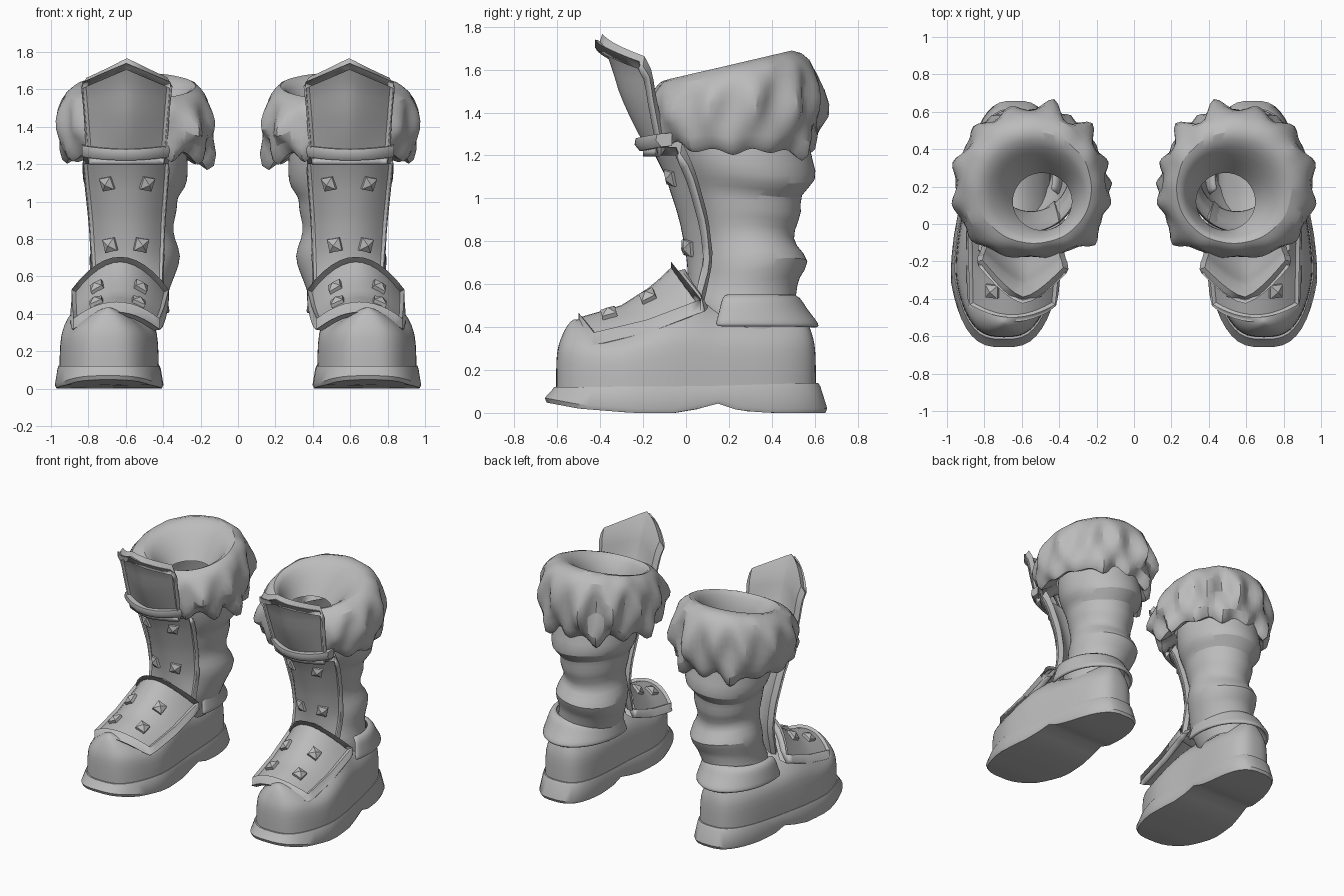
import bpy, bmesh, math, random
from mathutils import Vector

if "Cube" in bpy.data.objects:
    bpy.data.objects.remove(bpy.data.objects["Cube"])

random.seed(4)
mat = bpy.data.materials.new("plain grey")
mat.diffuse_color = (0.5, 0.5, 0.5, 1)
mat.use_nodes = True
mat.node_tree.nodes["Principled BSDF"].inputs["Base Color"].default_value = mat.diffuse_color


def tab(t, pts):
    """Interpolate a small table of (t, value) pairs."""
    if t <= pts[0][0]:
        return pts[0][1]
    for (a, va), (b, vb) in zip(pts, pts[1:]):
        if t <= b:
            return va + (vb - va) * (t - a) / (b - a)
    return pts[-1][1]


def finish(name, bm, subsurf=0, thick=0, angle=40):
    """Turn a bmesh into a smooth object, mirrored to make the pair."""
    me = bpy.data.meshes.new(name)
    bm.to_mesh(me)
    bm.free()
    me.materials.append(mat)
    ob = bpy.data.objects.new(name, me)
    bpy.context.collection.objects.link(ob)
    bpy.ops.object.select_all(action='DESELECT')
    ob.select_set(True)
    bpy.context.view_layer.objects.active = ob
    bpy.ops.object.shade_smooth_by_angle(angle=math.radians(angle))
    if thick:
        m = ob.modifiers.new("thickness", 'SOLIDIFY')
        m.thickness = thick
        m.offset = -1
    if subsurf:
        m = ob.modifiers.new("smooth", 'SUBSURF')
        m.levels = m.render_levels = subsurf
    m = ob.modifiers.new("pair", 'MIRROR')
    m.use_mirror_merge = False
    return ob


def loft(name, rings, closed=True, subsurf=1, thick=0, angle=60, weld=False):
    """Skin a list of point rings."""
    bm = bmesh.new()
    vs = [[bm.verts.new(p) for p in r] for r in rings]
    n = len(rings[0])
    for a, b in zip(vs, vs[1:]):
        for i in range(n if closed else n - 1):
            j = (i + 1) % n
            bm.faces.new((a[i], a[j], b[j], b[i]))
    if weld:
        bmesh.ops.remove_doubles(bm, verts=bm.verts, dist=0.0005)
        bmesh.ops.recalc_face_normals(bm, faces=bm.faces)
    return finish(name, bm, subsurf, thick, angle)


def plate(name, f, nu, nv, rim=0.03, thick=0.04, depth=0.014):
    """Curved panel with a raised border."""
    bm = bmesh.new()
    g = [[bm.verts.new(f(-1 + 2 * i / nu, j / nv)) for i in range(nu + 1)] for j in range(nv + 1)]
    for j in range(nv):
        for i in range(nu):
            bm.faces.new((g[j][i], g[j][i + 1], g[j + 1][i + 1], g[j + 1][i]))
    core = bm.faces[:]
    for t, d in ((rim, 0), (0.01, -depth)):
        bmesh.ops.inset_region(bm, faces=core, thickness=t, depth=d, use_boundary=True, use_even_offset=True)
    return finish(name, bm, 0, thick)


def studs(name, f, spots, r=0.05):
    """Low four-sided pyramids standing on a panel, each turned a little."""
    bm = bmesh.new()
    for k, (u, v) in enumerate(spots):
        p, e = f(u, v), 0.02
        du = (f(u + e, v) - f(u - e, v)).normalized()
        nrm = du.cross(f(u, v + e) - f(u, v - e)).normalized()
        dv = nrm.cross(du)
        t = 0.6 if k % 2 else 0.95
        a = (du * math.cos(t) + dv * math.sin(t)) * r
        b = (dv * math.cos(t) - du * math.sin(t)) * r
        lo, hi = [[bm.verts.new(p + q + nrm * h) for q in (a, b, -a, -b)] for h in (-0.04, -0.002)]
        tip = bm.verts.new(p + nrm * 0.018)
        for i in range(4):
            j = (i + 1) % 4
            bm.faces.new((lo[i], lo[j], hi[j], hi[i]))
            bm.faces.new((hi[i], hi[j], tip))
    return finish(name, bm, angle=15)


# Foot outline shared by sole and upper
CX = [(-0.6, 0.695), (0, 0.685), (0.6, 0.635)]
HW = [(-0.6, 0.3), (-0.3, 0.31), (0.1, 0.255), (0.3, 0.25), (0.6, 0.26)]


def outline(sx, sy, zf, n=48):
    pts = []
    for i in range(n):
        t = 2 * math.pi * (i + 0.5) / n
        c, s = math.cos(t), math.sin(t)
        y = 0.66 * math.copysign(abs(s) ** 0.9, s)
        x = tab(y, CX) + tab(y, HW) * math.copysign(abs(c) ** 0.68, c) * sx
        pts.append((x, y * sy, zf(y * sy)))
    return pts


def tread(y):
    return tab(y, [(-0.66, 0.05), (-0.5, 0.02), (-0.25, 0), (0.01, 0), (0.13, 0.05), (0.25, 0.01), (0.4, 0)])


def welt(y):
    return tab(y, [(-0.6, 0.12), (0.1, 0.125), (0.6, 0.14)])


loft("sole", [outline(0, 0.9, tread), outline(0.6, 0.95, tread), outline(0.97, 0.985, tread),
              outline(1, 1, lambda y: tread(y) + 0.02), outline(0.95, 0.95, lambda y: welt(y) - 0.015),
              outline(0.93, 0.935, welt), outline(0.85, 0.88, welt)], subsurf=0, weld=True, angle=40)

TOP = [(-0.6, 0.47), (-0.5, 0.475), (-0.4, 0.45), (-0.3, 0.46), (-0.15, 0.54), (0, 0.61), (0.12, 0.55), (0.6, 0.52)]
SHELL = [(0, 0.92, 0.92), (0.4, 0.91, 0.92), (0.55, 0.86, 0.91), (0.66, 0.73, 0.89),
         (0.78, 0.53, 0.86), (0.88, 0.28, 0.82), (0.91, 0, 0.78)]
loft("foot_upper", [outline(sx, sy, lambda y, h=h: 0.09 + (tab(y, TOP) - 0.09) * h)
                    for h, sx, sy in SHELL], weld=True)


def ring(z, yf, yb, cx, rx, n=32):
    cy, ry = (yf + yb) / 2, (yb - yf) / 2
    return [(cx + rx * math.cos(2 * math.pi * i / n), cy + ry * math.sin(2 * math.pi * i / n),
             z + 0.015 * math.sin(4 * math.pi * i / n + z * 9)) for i in range(n)]


# Wrinkled leather shaft
SHAFT = [(0.36, 0.08, 0.5, 0.63, 0.19), (0.48, 0.03, 0.5, 0.6, 0.215), (0.55, 0.03, 0.52, 0.58, 0.215),
         (0.62, 0.06, 0.52, 0.56, 0.225), (0.71, 0.06, 0.595, 0.55, 0.255), (0.79, 0.07, 0.505, 0.55, 0.21),
         (0.86, 0.06, 0.5, 0.55, 0.2), (0.95, 0.04, 0.55, 0.55, 0.23), (1.02, 0.02, 0.52, 0.55, 0.22),
         (1.08, 0, 0.625, 0.55, 0.275), (1.16, -0.03, 0.59, 0.55, 0.285), (1.28, -0.05, 0.57, 0.55, 0.28),
         (1.36, -0.04, 0.55, 0.55, 0.26)]
loft("shaft", [ring(*s) for s in SHAFT])


# Flared cuff around the heel, open at the front
def arc(z, rx, ry, n=24):
    a0 = -0.36
    return [(0.63 + rx * math.cos(a), 0.26 + ry * math.sin(a), z) for a in
            (a0 + (math.pi - 2 * a0) * i / n for i in range(n + 1))]


loft("heel_cuff", [arc(0.405, 0.268, 0.365), arc(0.43, 0.263, 0.35), arc(0.49, 0.25, 0.3),
                   arc(0.54, 0.24, 0.275), arc(0.56, 0.2, 0.23)], closed=False, subsurf=1, thick=0.025)

# Shaggy fur collar: lower tufts, spiky middle, shallow funnel mouth
N = 48
FUR = [(0.27, 1.28, 0, 0, 0), (0.36, 1.19, 1, 0.03, 0), (0.39, 1.29, 0.6, 0.045, 0), (0.405, 1.4, 0.2, 0.075, 0.3),
       (0.4, 1.5, 0.1, 0.06, 0.6), (0.365, 1.585, 0, 0.02, 1), (0.3, 1.635, 0, 0, 1),
       (0.245, 1.59, 0, 0, 1), (0.195, 1.52, 0, 0, 0.6), (0.155, 1.44, 0, 0, 0.3)]
tuft = [random.uniform(0.2, 1.7) for _ in range(N)]
rings = []
for k, (r, z, jag, spike, tilt) in enumerate(FUR):
    f = max(0, (k - 5) / 4)
    cx, cy = 0.55 - 0.06 * f, 0.22 - 0.1 * f
    pts = []
    for i in range(N):
        a = 2 * math.pi * i / N
        c, s = math.cos(a), math.sin(a)
        shift = 2 if k in (3, 4) else 0
        tooth = (1, 0.1, -0.6, 0.1)[(i + shift) % 4] * tuft[(i + shift + 1) // 4 * 4 % N + k // 3]
        back = 1 - 0.8 * max(0, -s) ** 2
        rr = r + spike * back * (tooth + random.uniform(-0.35, 0.35))
        if 1 <= k <= 5 and s < 0:
            rr *= 1 + 0.07 * math.sin(2 * a) ** 2
        dz = -0.065 * jag * tooth - (0.035 * tooth if spike > 0.05 else 0)
        dz += tilt * 0.07 * s + (0.07 * max(0, -s) ** 3 if k < 3 else 0)
        pts.append((cx + rr * c * 1.02, cy + rr * s * 0.99, z + dz))
    rings.append(pts)
loft("fur_collar", rings)


# Shin guard with studs
def shin(u, v):
    z = 0.5 + 0.74 * v
    mid = tab(z, [(0.5, 0.0), (0.72, -0.01), (0.9, -0.045), (1.1, -0.11), (1.24, -0.18)])
    side = tab(z, [(0.5, 0.03), (0.72, 0.085), (0.9, 0.065), (1.1, 0.01), (1.24, -0.05)])
    x = 0.588 + 0.01 * v + tab(z, [(0.5, 0.18), (0.9, 0.2), (1.24, 0.23)]) * u
    return Vector((x, mid + (side - mid) * abs(u) ** 2.2, z))


plate("shin_guard", shin, 12, 12)
studs("shin_studs", shin, [(-0.53, 0.8), (0.5, 0.8), (-0.4, 0.36), (0.5, 0.36)])

# Rolled lip between shin guard and tongue
SECT = [(0, -0.03, 0.025), (0, -0.035, -0.005), (0, -0.01, -0.035), (0, 0.04, -0.03), (0, 0.04, 0.03)]
lip = []
for i in range(13):
    u = -1 + i / 6
    p = Vector((0.6 + 0.235 * u, -0.205 + 0.1 * abs(u) ** 2.2, 1.255 + 0.02 * u * u))
    lip.append([p + Vector(o) for o in SECT])
ends = [[sum(s, Vector()) / 5] * 5 for s in (lip[0], lip[-1])]
loft("guard_lip", [ends[0]] + lip + [ends[1]], subsurf=0, weld=True, angle=50)


# Flared tongue with a pointed top
def tongue(u, v):
    z = 1.23 + 0.41 * v + 0.1 * (1 - abs(u)) * v ** 4
    mid = tab(v, [(0, -0.2), (0.3, -0.265), (0.6, -0.325), (0.85, -0.365), (1, -0.425)])
    side = tab(v, [(0, -0.13), (0.3, -0.16), (0.6, -0.19), (0.85, -0.21), (1, -0.245)])
    return Vector((0.597 + (0.2 + 0.035 * v) * u, mid + (side - mid) * abs(u) ** 1.5 + 0.02 * u * v, z))


plate("tongue", tongue, 10, 8, rim=0.025, thick=0.035)


# Instep guard with studs
def instep(u, v):
    my = tab(v, [(0, -0.5), (0.4, -0.31), (0.75, -0.17), (1, -0.07)])
    mz = tab(v, [(0, 0.465), (0.4, 0.52), (0.75, 0.61), (1, 0.705)])
    ey = tab(v, [(0, -0.43), (1, 0.07)])
    ez = tab(v, [(0, 0.375), (0.5, 0.435), (1, 0.53)])
    w = abs(u) ** 2
    return Vector((0.65 - 0.02 * v + (0.23 + 0.03 * v) * u, my + (ey - my) * w, mz + (ez - mz) * w))


plate("instep_guard", instep, 12, 10, rim=0.04, thick=0.06, depth=0.02)
studs("instep_studs", instep, [(-0.5, 0.65), (0.5, 0.65), (-0.5, 0.25), (0.5, 0.25)])
